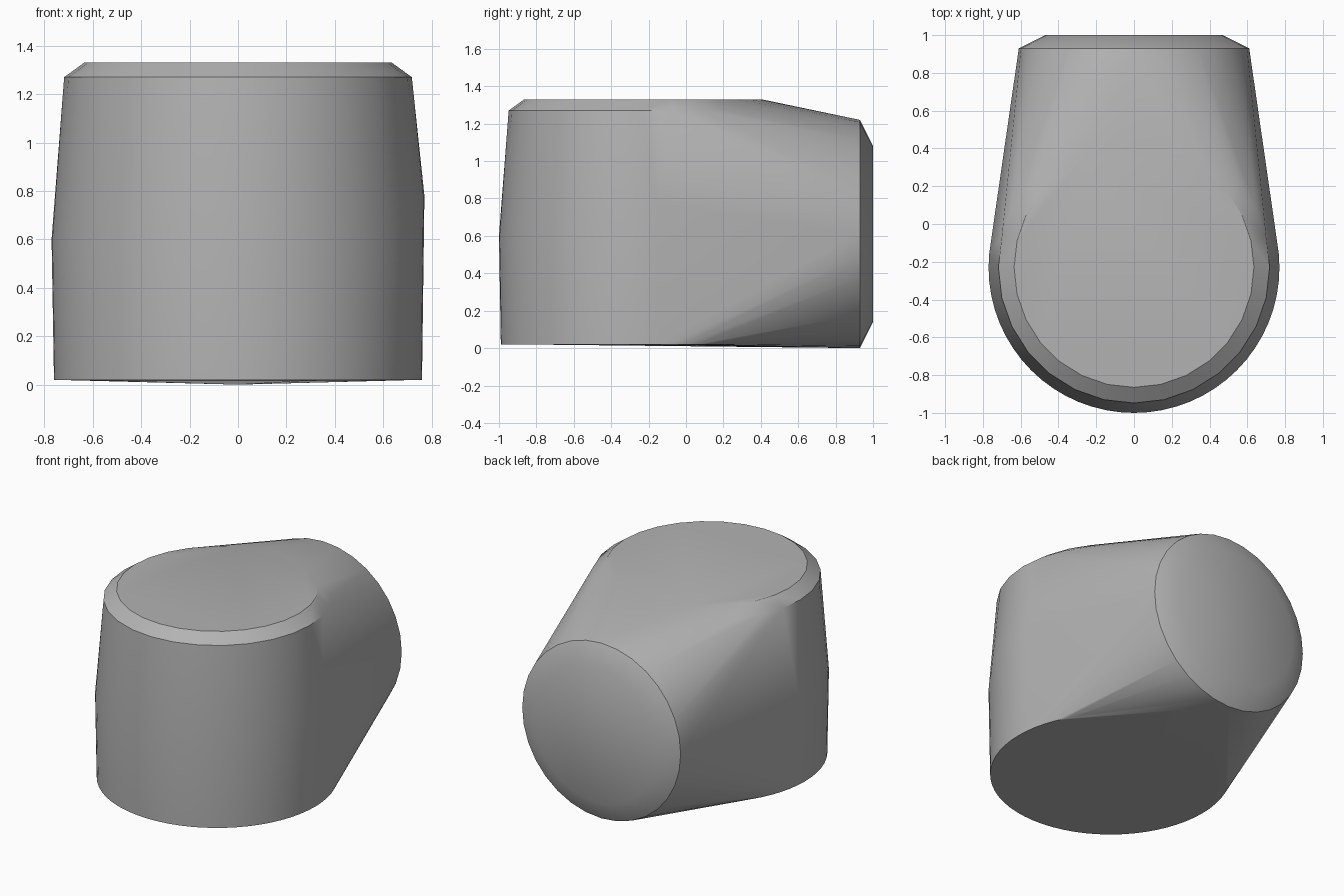
import bpy, bmesh, math

cube = bpy.data.objects.get("Cube")
if cube:
    bpy.data.objects.remove(cube, do_unlink=True)

# One plain grey material
grey = bpy.data.materials.new("plain grey")
grey.use_nodes = True
colour = (0.45, 0.45, 0.45, 1)
grey.diffuse_color = colour
grey.node_tree.nodes["Principled BSDF"].inputs["Base Color"].default_value = colour

bm = bmesh.new()


def circle(radius, count):
    for i in range(count):
        a = 2 * math.pi * i / count
        yield radius * math.cos(a), radius * math.sin(a)


# Upright drum: bottom rim, belly, shoulder and flat top
for z, radius, count in ((0.02, 0.76, 64), (0.6, 0.77, 64), (1.27, 0.718, 28), (1.33, 0.635, 28)):
    for x, y in circle(radius, count):
        rise = 0.18 * max(0, x / radius) ** 8 if z == 0.6 else 0
        bm.verts.new((x, y - 0.23, z + rise))

# Rear outlet: outer rim and bevelled end
for y, radius in ((0.93, 0.61), (1.0, 0.47)):
    for x, z in circle(radius, 32):
        bm.verts.new((x, y, z + 0.61))

# Stretch one skin over all the rings
hull = bmesh.ops.convex_hull(bm, input=bm.verts)
loose = [v for v in bm.verts if not v.link_faces]
bmesh.ops.delete(bm, geom=loose, context="VERTS")
bmesh.ops.dissolve_limit(bm, angle_limit=math.radians(0.5), verts=bm.verts, edges=bm.edges)
bmesh.ops.recalc_face_normals(bm, faces=bm.faces)

mesh = bpy.data.meshes.new("elbow_body")
bm.to_mesh(mesh)
bm.free()
mesh.materials.append(grey)
body = bpy.data.objects.new("elbow_body", mesh)
bpy.context.collection.objects.link(body)

# Smooth walls with crisp rims
bpy.ops.object.select_all(action="DESELECT")
body.select_set(True)
bpy.context.view_layer.objects.active = body
bpy.ops.object.shade_smooth_by_angle(angle=math.radians(30))
